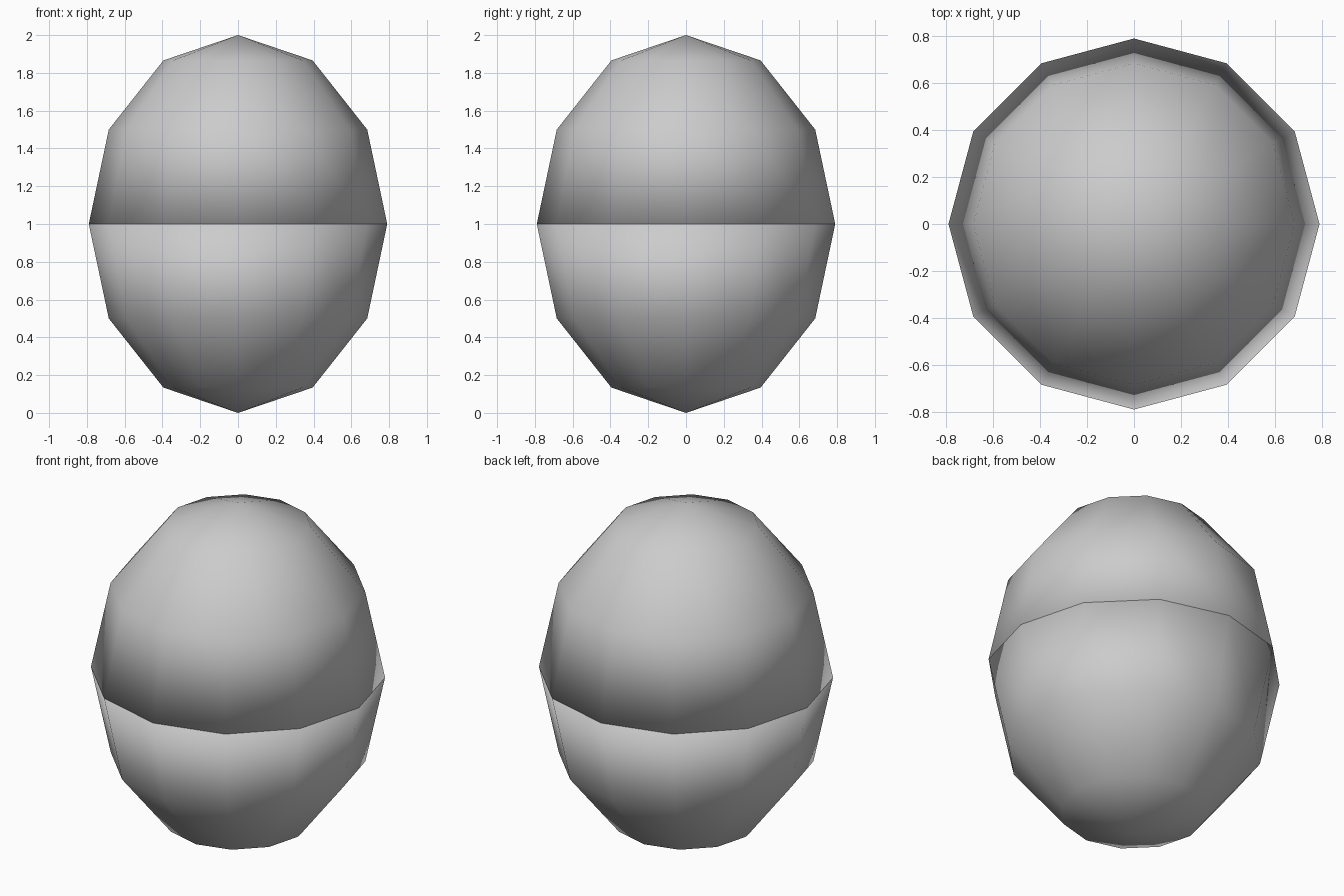
import bpy
import bmesh
from mathutils import Matrix

if "Cube" in bpy.data.objects:
    bpy.data.objects.remove(bpy.data.objects["Cube"])

RADIUS, HALF_HEIGHT = 0.79, 1.0


def egg_half(name, side):
    """Closed half of a 12-sided egg; side is 1 for the top, -1 for the bottom."""
    bm = bmesh.new()
    bmesh.ops.create_uvsphere(bm, u_segments=12, v_segments=6, radius=1.0)
    # remove the other half, then close the rim with a flat face
    spare = [v for v in bm.verts if v.co.z * side < -0.01]
    bmesh.ops.delete(bm, geom=spare, context='VERTS')
    rim = [e for e in bm.edges if e.is_boundary]
    bmesh.ops.contextual_create(bm, geom=rim)
    bmesh.ops.transform(
        bm, verts=bm.verts,
        matrix=Matrix.Translation((0, 0, HALF_HEIGHT))
        @ Matrix.Diagonal((RADIUS, RADIUS, HALF_HEIGHT, 1)))
    bmesh.ops.recalc_face_normals(bm, faces=bm.faces)
    # smooth all round, including over the rim
    for f in bm.faces:
        f.smooth = True
    mesh = bpy.data.meshes.new(name)
    bm.to_mesh(mesh)
    bm.free()
    obj = bpy.data.objects.new(name, mesh)
    bpy.context.collection.objects.link(obj)
    return obj


# the two halves meet at mid height
egg_half("egg_bottom_half", -1)
egg_half("egg_top_half", 1)
